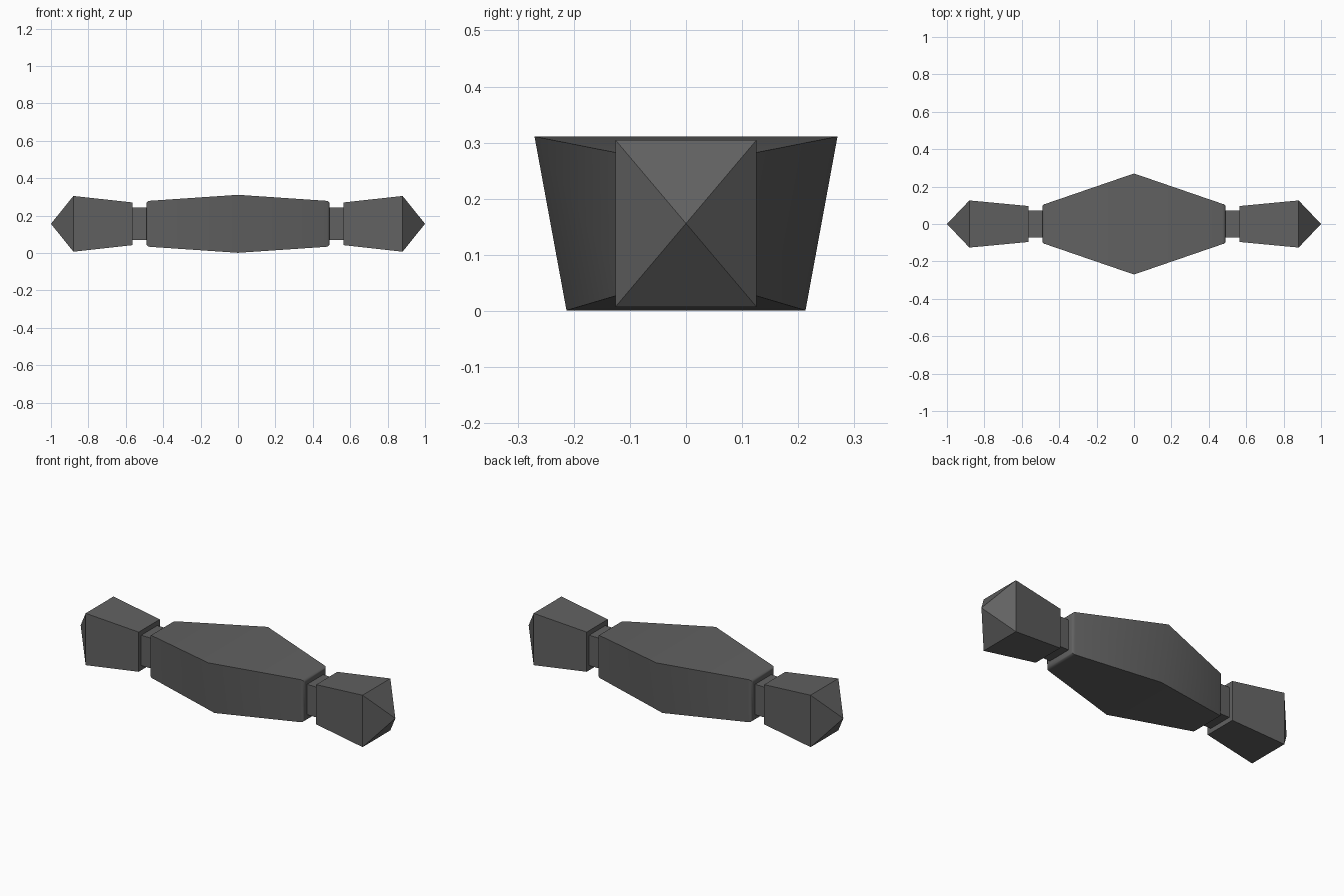
import bpy, bmesh, math

if "Cube" in bpy.data.objects:
    bpy.data.objects.remove(bpy.data.objects["Cube"])

MID = 0.156  # height of the long axis

grey = bpy.data.materials.new("dark_grey")
grey.diffuse_color = (0.12, 0.12, 0.12, 1)
grey.use_nodes = True
grey.node_tree.nodes["Principled BSDF"].inputs["Base Color"].default_value = grey.diffuse_color


def loft(name, sections, tip=None, smooth=False):
    """Skin four-sided sections (x, top half width, bottom half width, half height)."""
    bm = bmesh.new()
    rings = []
    for x, wt, wb, h in sections:
        rings.append([bm.verts.new(p) for p in (
            (x, -wb, MID - h), (x, wb, MID - h), (x, wt, MID + h), (x, -wt, MID + h))])
    for a, b in zip(rings, rings[1:]):
        for i in range(4):
            j = (i + 1) % 4
            bm.faces.new((a[i], a[j], b[j], b[i]))
    bm.faces.new(rings[0])
    if tip is None:
        bm.faces.new(rings[-1])
    else:
        t = bm.verts.new((tip, 0, MID))
        for i in range(4):
            bm.faces.new((rings[-1][i], rings[-1][(i + 1) % 4], t))
    bmesh.ops.recalc_face_normals(bm, faces=bm.faces)
    me = bpy.data.meshes.new(name)
    bm.to_mesh(me)
    bm.free()
    me.materials.append(grey)
    ob = bpy.data.objects.new(name, me)
    bpy.context.collection.objects.link(ob)
    if smooth:
        bpy.ops.object.select_all(action='DESELECT')
        ob.select_set(True)
        bpy.context.view_layer.objects.active = ob
        bpy.ops.object.shade_smooth_by_angle(angle=math.radians(45))
    return ob


# Grip: wide in the middle, tapering to rounded-over ends
R = 0.018
half = []
for k in range(5):
    a = k / 4 * math.pi / 2
    inset = R * (1 - math.cos(a))
    half.append((0.472 + R * math.sin(a), 0.108 - inset, 0.105 - inset, 0.123 - inset))
grip = [(-x, wt, wb, h) for x, wt, wb, h in reversed(half)]
grip += [(0, 0.27, 0.213, 0.155)] + half
loft("grip", grip, smooth=True)

# Necks and pointed end knobs on both sides
for side, s in (("left", -1), ("right", 1)):
    loft("neck_" + side, [(s * x, 0.073, 0.073, 0.087) for x in (0.47, 0.58)])
    loft("knob_" + side, [(s * 0.564, 0.096, 0.096, 0.114),
                          (s * 0.88, 0.126, 0.126, 0.149)], tip=s * 1.0)
